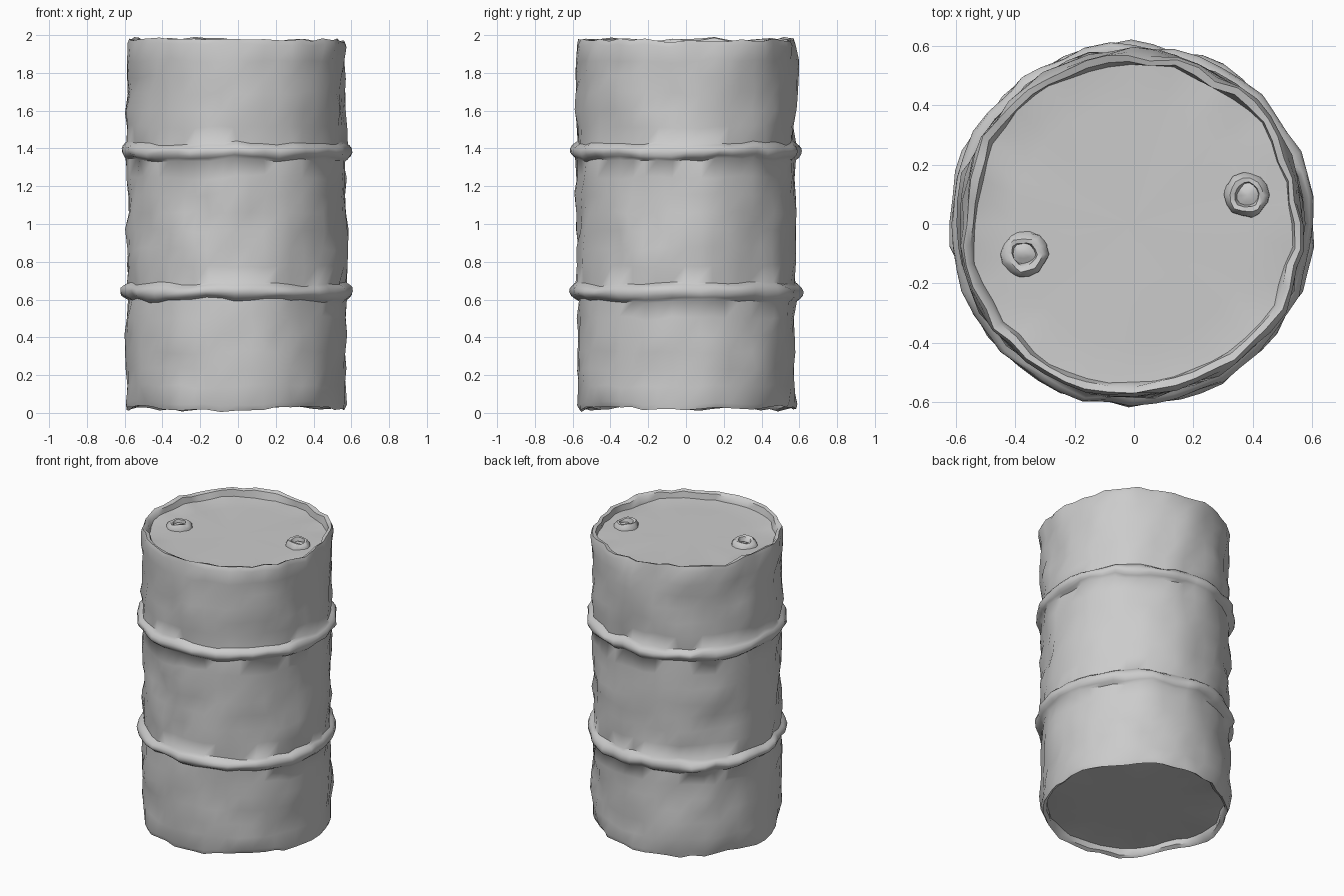
import bpy, bmesh, math
from mathutils import Vector, noise

cube = bpy.data.objects.get("Cube")
if cube:
    bpy.data.objects.remove(cube, do_unlink=True)

grey = bpy.data.materials.new("plain grey")
grey.use_nodes = True
COLOUR = (0.6, 0.6, 0.6, 1)
grey.diffuse_color = COLOUR
grey.node_tree.nodes["Principled BSDF"].inputs["Base Color"].default_value = COLOUR


def lathe(name, profile, segments, centre, dent):
    """Spin an (r, z) profile round z, closing the ends, then dent the vertices."""
    bm = bmesh.new()
    rings = []
    for r, z in profile:
        if r == 0:
            rings.append([bm.verts.new((0, 0, z))] * segments)
        else:
            rings.append([bm.verts.new((r * math.cos(a), r * math.sin(a), z))
                          for a in (math.tau * i / segments for i in range(segments))])
    for low, high in zip(rings, rings[1:]):
        for i in range(segments):
            j = (i + 1) % segments
            corners = list(dict.fromkeys((low[i], low[j], high[j], high[i])))
            bm.faces.new(corners)
    for v in bm.verts:
        v.co += Vector(centre)
    for v in bm.verts:
        v.co += dent(v.co.copy())
    bmesh.ops.recalc_face_normals(bm, faces=bm.faces)
    mesh = bpy.data.meshes.new(name)
    bm.to_mesh(mesh)
    bm.free()
    mesh.materials.append(grey)
    obj = bpy.data.objects.new(name, mesh)
    bpy.context.collection.objects.link(obj)
    bpy.ops.object.select_all(action='DESELECT')
    obj.select_set(True)
    bpy.context.view_layer.objects.active = obj
    bpy.ops.object.shade_smooth_by_angle(angle=math.radians(50))
    return obj


def batter(p):
    """Dents over the wall and rims, fading out toward the middle of the ends."""
    r = math.hypot(p.x, p.y)
    wall = min(1, max(0.08, (r - 0.45) / 0.1))
    fine = noise.noise_vector(p * 9)
    broad = noise.noise_vector(p * 3 + Vector((5, 2, 7)))
    move = fine * 0.024 + broad * 0.016
    move.z *= 0.8
    return move * wall


def crumple(p):
    return noise.noise_vector(p * 20) * 0.013


# Drum shell: recessed base, rolled rims, walls with two raised hoops, recessed lid
RADIUS, HOOPS = 0.58, (0.64, 1.385)


def wall(z0, z1, steps):
    return [(RADIUS, z0 + (z1 - z0) * i / steps) for i in range(steps + 1)]


def hoop(z):
    return [(RADIUS + 0.033 * math.sin(math.pi * t / 6),
             z - 0.037 * math.cos(math.pi * t / 6)) for t in range(1, 6)]


base = [(0, 0.07), (0.3, 0.07), (0.47, 0.07), (0.545, 0.07), (0.55, 0.035), (0.57, 0.022)]
lid = [(0.572, 1.978), (0.55, 1.97), (0.54, 1.93), (0.47, 1.925), (0.4, 1.925),
       (0.2, 1.925), (0, 1.925)]
profile = (base + wall(0.05, HOOPS[0] - 0.045, 6) + hoop(HOOPS[0])
           + wall(HOOPS[0] + 0.045, HOOPS[1] - 0.045, 7) + hoop(HOOPS[1])
           + wall(HOOPS[1] + 0.045, 1.95, 6) + lid)
lathe("drum_shell", profile, 48, (-0.008, 0, 0), batter)

# Bung fittings on the lid: rounded collar with a sunken plug
bung = [(0.078, -0.015), (0.076, 0.012), (0.06, 0.032), (0.044, 0.03),
        (0.036, 0.008), (0.02, 0.012), (0, 0.014)]
for name, x, y in (("bung_left", 0.38, 0.1), ("bung_right", -0.37, -0.1)):
    lathe(name, bung, 14, (x, y, 1.925), crumple)
